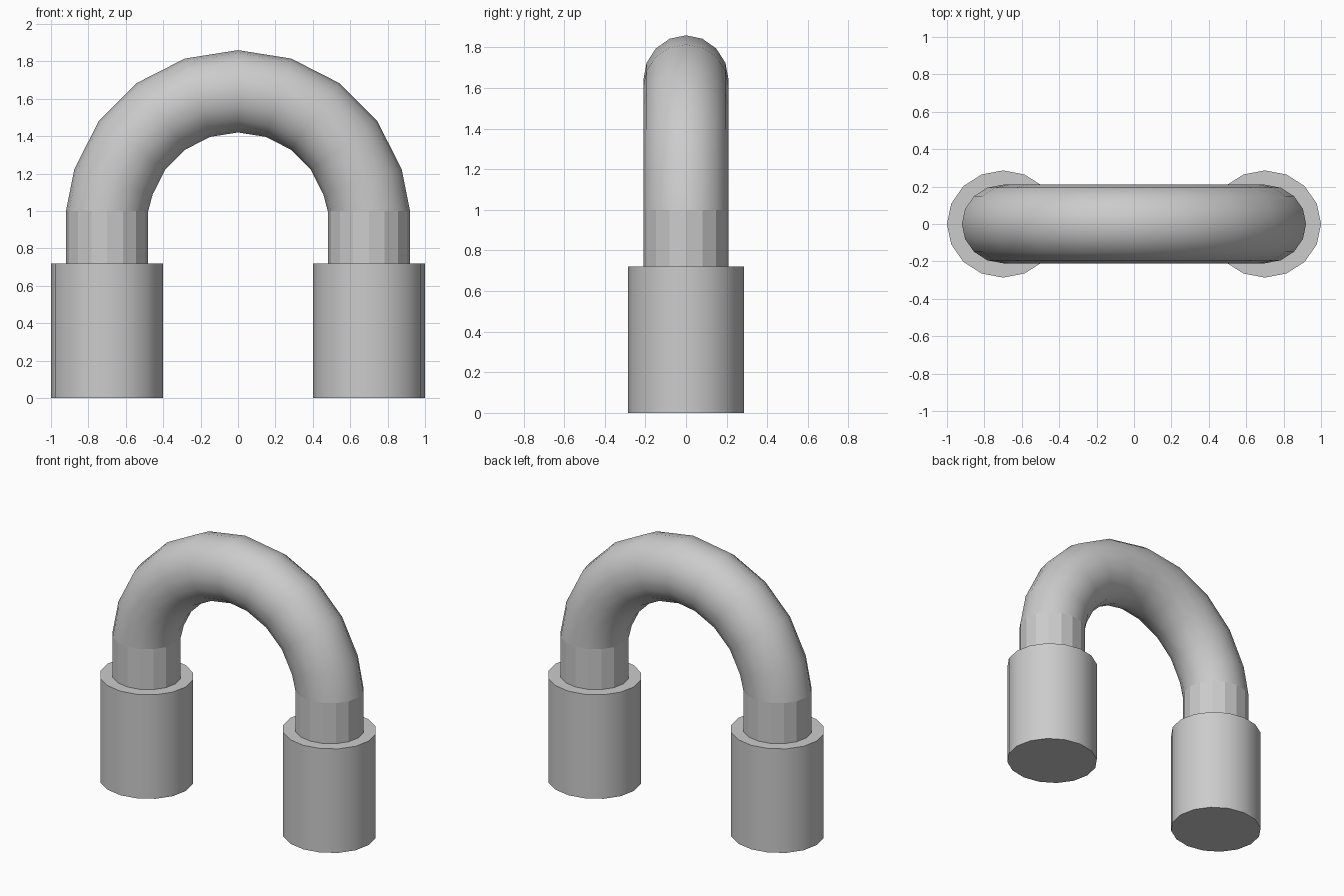
import bpy, bmesh
from math import sin, cos, pi, radians
from mathutils import Vector

if "Cube" in bpy.data.objects:
    bpy.data.objects.remove(bpy.data.objects["Cube"])

SIDES = 16      # sides around every round section
DEPTH = 0.955   # sections are slightly narrower front to back
BEND_R, BEND_Z = 0.70, 0.94
TUBE_R = 0.22


def cylinder(name, x, radius, z0, z1, smooth):
    bpy.ops.mesh.primitive_cylinder_add(vertices=SIDES, radius=radius, depth=z1 - z0,
                                        location=(x, 0, (z0 + z1) / 2))
    ob = bpy.context.object
    ob.name = name
    ob.scale.y = DEPTH
    bpy.ops.object.transform_apply(location=False, rotation=False, scale=True)
    if smooth:
        bpy.ops.object.shade_smooth_by_angle(angle=radians(40))
    return ob


# Collars and straight tube ends on both sides
for side, x in (("left", -BEND_R), ("right", BEND_R)):
    cylinder(side + "_collar", x, 0.30, 0.0, 0.72, True)
    cylinder(side + "_straight_tube", x, TUBE_R, 0.70, 1.0, False)

# Half-ring bend, ten segments, with level end rings meeting the straight tubes
bm = bmesh.new()
STEPS = 10
rings = []
for i in range(STEPS + 1):
    a = pi * i / STEPS
    out = Vector((cos(a), 0, sin(a)))
    centre = out * BEND_R + Vector((0, 0, BEND_Z))
    if i in (0, STEPS):
        centre.z = 1.0
    ring = []
    for j in range(SIDES):
        t = 2 * pi * j / SIDES
        ring.append(bm.verts.new(centre + out * (TUBE_R * cos(t))
                                 + Vector((0, TUBE_R * DEPTH * sin(t), 0))))
    rings.append(ring)
for r0, r1 in zip(rings, rings[1:]):
    for j in range(SIDES):
        k = (j + 1) % SIDES
        bm.faces.new((r0[j], r0[k], r1[k], r1[j]))
bmesh.ops.recalc_face_normals(bm, faces=bm.faces)
for f in bm.faces:
    f.smooth = True
mesh = bpy.data.meshes.new("tube_bend")
bm.to_mesh(mesh)
bm.free()
bpy.context.collection.objects.link(bpy.data.objects.new("tube_bend", mesh))
